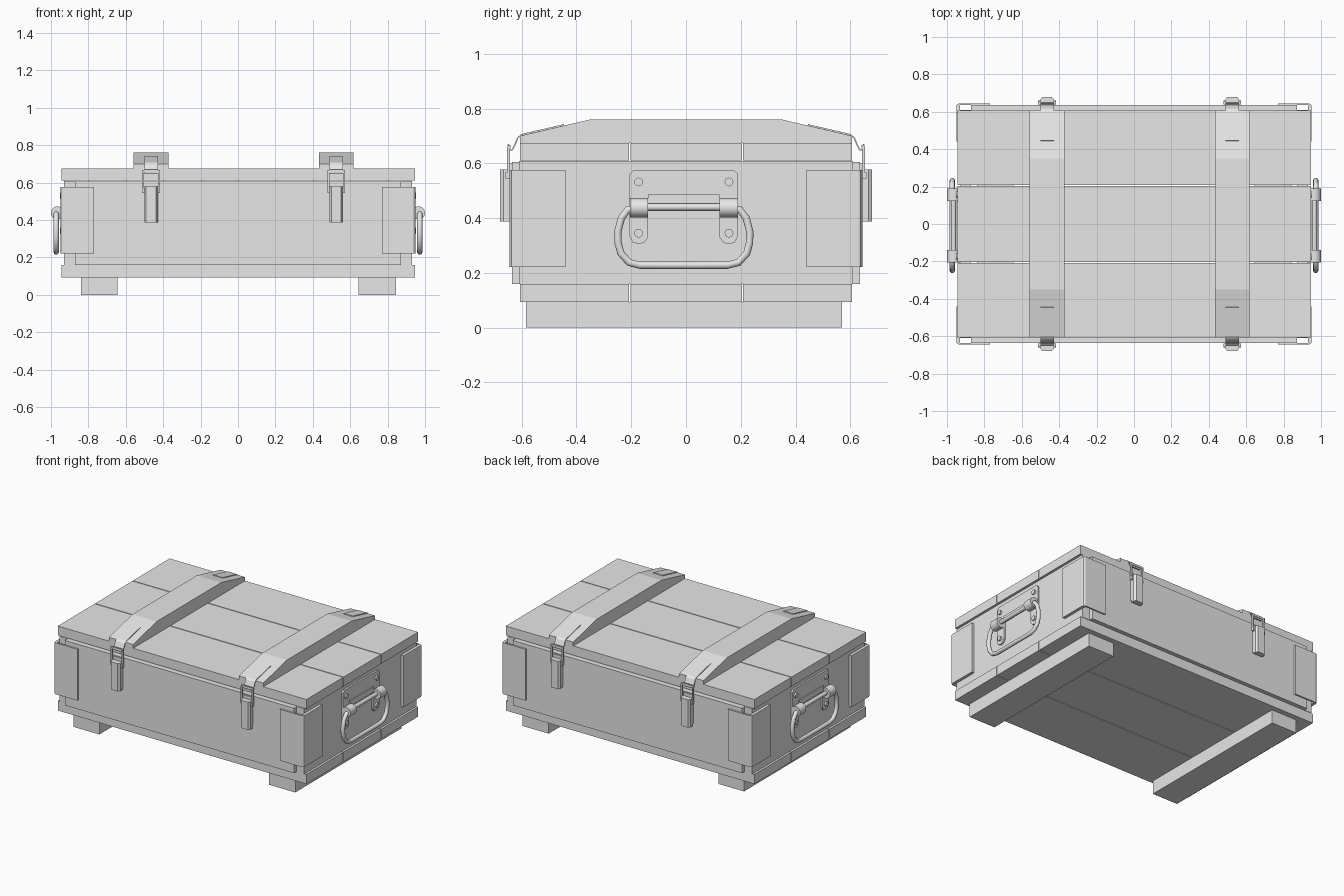
import bpy, bmesh, math
from mathutils import Vector

cube = bpy.data.objects.get("Cube")
if cube:
    bpy.data.objects.remove(cube, do_unlink=True)

grey = bpy.data.materials.new("light_grey")
grey.use_nodes = True
grey.diffuse_color = (0.8, 0.8, 0.8, 1)
grey.node_tree.nodes["Principled BSDF"].inputs["Base Color"].default_value = (0.8, 0.8, 0.8, 1)


def add_object(name, bm, smooth=False):
    bmesh.ops.recalc_face_normals(bm, faces=bm.faces)
    mesh = bpy.data.meshes.new(name)
    bm.to_mesh(mesh)
    bm.free()
    mesh.materials.append(grey)
    obj = bpy.data.objects.new(name, mesh)
    bpy.context.collection.objects.link(obj)
    if smooth:
        bpy.ops.object.select_all(action='DESELECT')
        obj.select_set(True)
        bpy.context.view_layer.objects.active = obj
        bpy.ops.object.shade_smooth_by_angle(angle=math.radians(50))
    return obj


def prism(name, outline, axis, lo, hi, smooth=False):
    """Extrude a 2D outline along an axis; the outline keeps x, y, z order."""
    bm = bmesh.new()

    def place(p, h):
        co = list(p)
        co.insert("xyz".index(axis), h)
        return bm.verts.new(co)

    a = [place(p, lo) for p in outline]
    b = [place(p, hi) for p in outline]
    n = len(outline)
    bm.faces.new(a)
    bm.faces.new(b)
    for i in range(n):
        j = (i + 1) % n
        bm.faces.new((a[i], a[j], b[j], b[i]))
    return add_object(name, bm, smooth)


def box(name, x0, x1, y0, y1, z0, z1):
    return prism(name, [(x0, y0), (x1, y0), (x1, y1), (x0, y1)], "z", z0, z1)


def ribbon(path, t):
    """Thicken an open 2D path into a closed outline, on its left side."""
    pts = [Vector(p) for p in path]
    off = []
    for i, p in enumerate(pts):
        d = (pts[min(i + 1, len(pts) - 1)] - pts[max(i - 1, 0)]).normalized()
        off.append(p + Vector((-d.y, d.x)) * t)
    return [tuple(p) for p in pts + off[::-1]]


def circle(cx, cy, r, n=12):
    return [(cx + r * math.cos(math.tau * i / n), cy + r * math.sin(math.tau * i / n))
            for i in range(n)]


def tube(name, points, r):
    """Round bar following a smooth list of points."""
    bm = bmesh.new()
    pts = [Vector(p) for p in points]
    rings = []
    for i, p in enumerate(pts):
        d = (pts[min(i + 1, len(pts) - 1)] - pts[max(i - 1, 0)]).normalized()
        u = Vector((1, 0, 0))
        v = d.cross(u)
        rings.append([bm.verts.new(p + r * (u * c + v * s)) for c, s in circle(0, 0, 1, 10)])
    for a, b in zip(rings, rings[1:]):
        for k in range(10):
            m = (k + 1) % 10
            bm.faces.new((a[k], a[m], b[m], b[k]))
    bm.faces.new(rings[0])
    bm.faces.new(rings[-1])
    return add_object(name, bm, True)


# Lid and base planks, with open gaps between them
for label, z0, z1 in (("lid", 0.61, 0.674), ("base", 0.093, 0.159)):
    for i, (y0, y1) in enumerate(((-0.607, -0.208), (-0.202, 0.202), (0.208, 0.607))):
        box(f"{label}_plank_{i + 1}", -0.945, 0.945, y0, y1, z0, z1)

# Skids
for side, x0, x1 in (("right", -0.84, -0.645), ("left", 0.645, 0.845)):
    box(f"{side}_skid", x0, x1, -0.585, 0.57, 0, 0.093)

# Walls of the hollow box
for side, s in (("front", -1), ("back", 1)):
    box(f"{side}_wall", -0.872, 0.872, *sorted((s * 0.575, s * 0.635)), 0.159, 0.605)
for side, s in (("right", -1), ("left", 1)):
    box(f"{side}_wall", *sorted((s * 0.872, s * 0.93)), -0.61, 0.61, 0.159, 0.608)

# Metal corner plates wrapped around the four upright edges
corner = [(0.77, 0.635), (0.77, 0.645), (0.935, 0.645), (0.947, 0.638), (0.95, 0.63),
          (0.95, 0.44), (0.93, 0.44), (0.93, 0.635)]
for fb, sy in (("front", -1), ("back", 1)):
    for lr, sx in (("right", -1), ("left", 1)):
        prism(f"{fb}_{lr}_corner_plate", [(sx * x, sy * y) for x, y in corner],
              "z", 0.222, 0.575)

# Battens across the lid, each with a latch at both ends
batten = [(-0.607, 0.674), (-0.607, 0.70), (-0.35, 0.76),
          (0.35, 0.76), (0.607, 0.70), (0.607, 0.674)]
hook = [(0.445, 0.738), (0.6, 0.702), (0.612, 0.692), (0.622, 0.668),
        (0.632, 0.648), (0.645, 0.646), (0.651, 0.67)]
lever = [(-0.036, 0.643), (-0.036, 0.666), (-0.026, 0.68), (0.026, 0.68),
         (0.036, 0.666), (0.036, 0.643)]
for lr, cx in (("right", -0.465), ("left", 0.525)):
    prism(f"{lr}_batten", batten, "x", cx - 0.0925, cx + 0.0925)
    for fb, s in (("front", -1), ("back", 1)):
        tag = f"{fb}_{lr}"

        def part(name, x0, x1, y0, y1, z0, z1):
            box(f"{tag}_{name}", cx + x0, cx + x1, *sorted((s * y0, s * y1)), z0, z1)

        prism(f"{tag}_latch_hook", [(s * y, z) for y, z in ribbon(hook, 0.005)],
              "x", cx - 0.036, cx + 0.036)
        part("latch_base", -0.035, 0.035, 0.635, 0.643, 0.4, 0.6)
        part("loop_top", -0.047, 0.047, 0.64, 0.652, 0.655, 0.667)
        part("loop_foot", -0.047, 0.047, 0.643, 0.66, 0.545, 0.567)
        for x in (-0.047, 0.037):
            part("loop_side", x, x + 0.01, 0.642, 0.654, 0.55, 0.66)
        prism(f"{tag}_latch_lever", [(cx + x, s * y) for x, y in lever],
              "z", 0.387, 0.578)

# Carrying handles on both ends
cy = -0.008
half = [(0.13, 0.452), (0.13, 0.33), (0.145, 0.31), (0.165, 0.305), (0.187, 0.312),
        (0.198, 0.335), (0.198, 0.56), (0.183, 0.576)]
bracket = [(cy + y, z) for y, z in half] + [(cy - y, z) for y, z in half[::-1]]
grip = [(0.0, 0.228), (0.16, 0.228), (0.2, 0.238), (0.23, 0.272), (0.24, 0.31),
        (0.241, 0.35), (0.228, 0.4), (0.205, 0.43), (0.17, 0.44), (0.13, 0.44)]
grip = [(-y, z) for y, z in grip[:0:-1]] + grip
for lr, s in (("right", -1), ("left", 1)):
    prism(f"{lr}_handle_bracket", bracket, "x", *sorted((s * 0.93, s * 0.942)))
    box(f"{lr}_bracket_lip", *sorted((s * 0.942, s * 0.95)), cy - 0.13, cy + 0.13, 0.45, 0.486)
    for k in (-1, 1):
        y0, y1 = sorted((cy + k * 0.13, cy + k * 0.197))
        prism(f"{lr}_handle_knuckle", circle(s * 0.965, 0.438, 0.035, 16), "y", y0, y1, True)
        for z in (0.345, 0.532):
            prism(f"{lr}_bracket_bolt", circle(cy + k * 0.165, z, 0.016), "x",
                  *sorted((s * 0.94, s * 0.953)))
    tube(f"{lr}_handle_grip", [(s * 0.972, cy + y, z) for y, z in grip], 0.014)
    tube(f"{lr}_handle_pin", [(s * 0.965, cy - 0.14, 0.44), (s * 0.965, cy + 0.14, 0.44)], 0.014)
